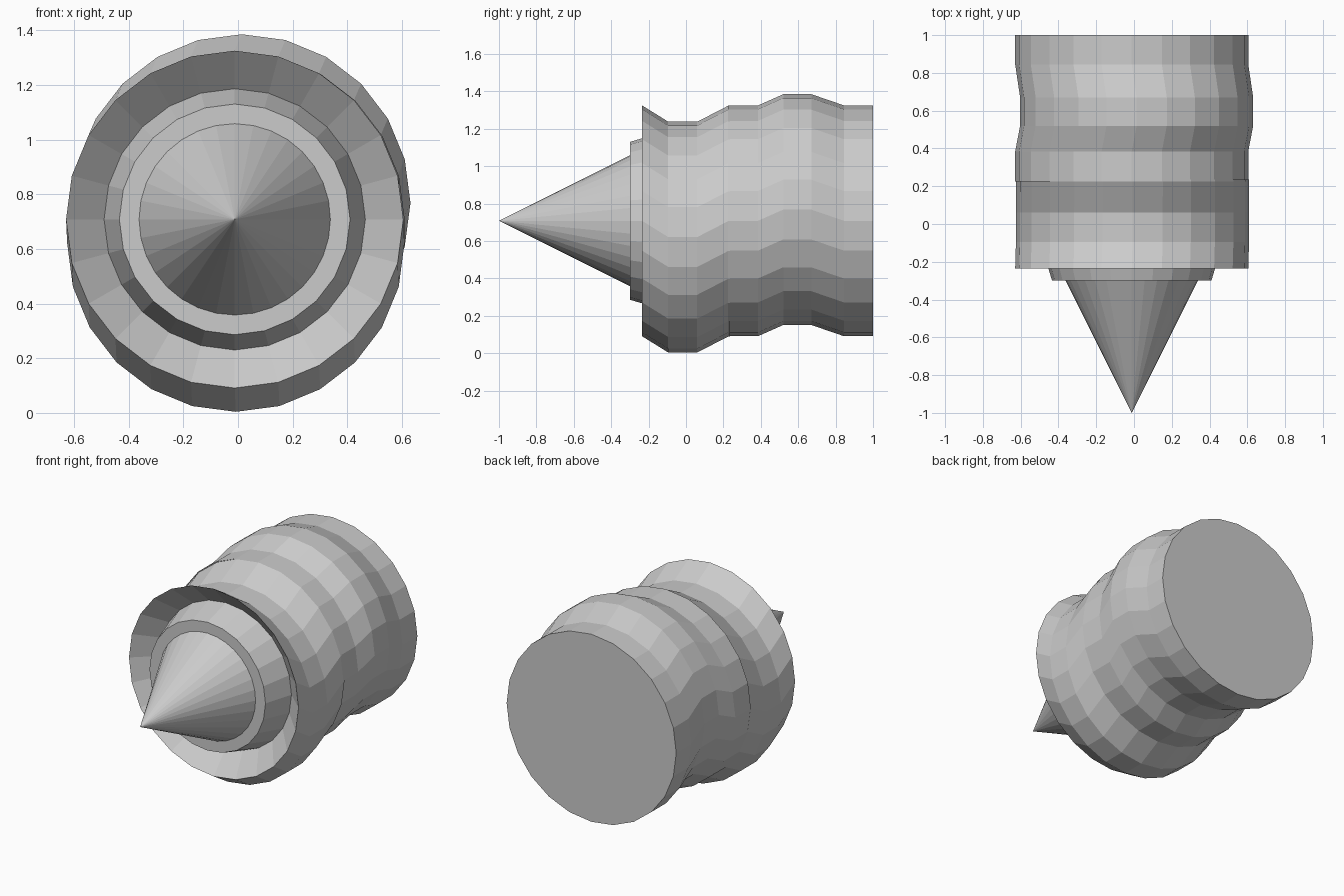
import bpy, bmesh, math

old = bpy.data.objects.get("Cube")
if old:
    bpy.data.objects.remove(old, do_unlink=True)

grey = bpy.data.materials.new("plain_grey")
grey.use_nodes = True
colour = (0.6, 0.6, 0.6, 1)
grey.diffuse_color = colour
grey.node_tree.nodes["Principled BSDF"].inputs["Base Color"].default_value = colour

CX, CZ, R = -0.012, 0.708, 0.617


def loft(name, rings, sides=24, cap_start=False, cap_end=False, flip=False):
    """Skin upright rings given as (y, radius, x offset, z offset)."""
    bm = bmesh.new()
    loops = []
    for y, r, dx, dz in rings:
        if r == 0:
            loops.append([bm.verts.new((CX + dx, y, CZ + dz))] * sides)
            continue
        angles = [2 * math.pi * i / sides for i in range(sides)]
        loops.append([bm.verts.new((CX + dx + r * math.sin(a), y,
                                    CZ + dz + r * math.cos(a))) for a in angles])
    for a, b in zip(loops, loops[1:]):
        for i in range(sides):
            j = (i + 1) % sides
            corners = list(dict.fromkeys((a[i], b[i], b[j], a[j])))
            bm.faces.new(corners[::-1] if flip else corners)
    if cap_start:
        bm.faces.new(loops[0])
    if cap_end:
        bm.faces.new(loops[-1][::-1])
    mesh = bpy.data.meshes.new(name)
    bm.to_mesh(mesh)
    bm.free()
    mesh.materials.append(grey)
    obj = bpy.data.objects.new(name, mesh)
    bpy.context.collection.objects.link(obj)
    return obj


# Front sleeve, dipping downwards
loft("front_sleeve", [(-0.235, R, 0, 0), (-0.095, R, 0.004, -0.087),
                      (0.06, R, 0.004, -0.087), (0.225, R, 0.005, -0.002),
                      (0.235, R, 0.005, -0.002)])

# Rear sleeve, bulging upwards and sideways, closed at the back
loft("rear_sleeve", [(0.225, R, 0, 0), (0.385, R, 0, 0), (0.52, R, 0.026, 0.06),
                     (0.67, R, 0.026, 0.06), (0.845, R, 0, 0), (1, R, 0, 0)],
     cap_end=True)

# Hollow funnel inside the front rim
loft("front_funnel", [(-0.235, R, 0, 0), (-0.11, 0.478, 0, 0)])

# Tapered collar holding the point
loft("collar", [(-0.3, 0.422, 0, 0), (-0.11, 0.478, 0, 0)], cap_start=True)

# Pointed tip
loft("tip_cone", [(-1, 0, 0, 0), (-0.3, 0.35, 0, 0)], sides=32)

# Make the faces point outwards; the funnel faces its opening
for obj in bpy.context.collection.objects:
    if obj.type != 'MESH' or grey.name not in obj.data.materials:
        continue
    bm = bmesh.new()
    bm.from_mesh(obj.data)
    inward = obj.name == "front_funnel"
    for f in bm.faces:
        f.normal_update()
        c = f.calc_center_median()
        out = f.normal.x * (c.x - CX) + f.normal.z * (c.z - CZ)
        if len(f.verts) > 4:
            out = f.normal.y * (1 if c.y > 0 else -1)
        if (out < 0) != inward:
            f.normal_flip()
    bm.to_mesh(obj.data)
    bm.free()
